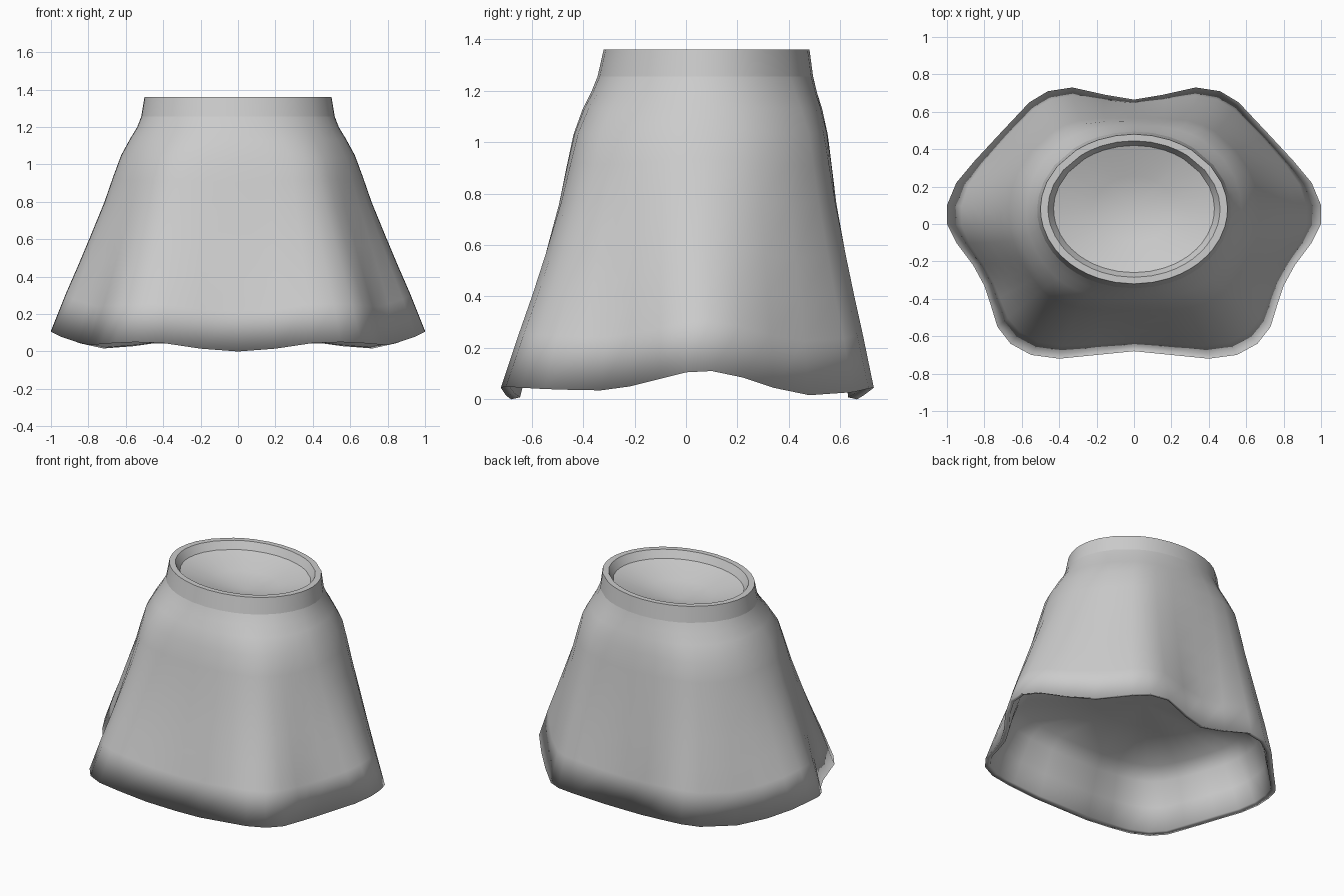
import bpy, bmesh, math

if "Cube" in bpy.data.objects:
    bpy.data.objects.remove(bpy.data.objects["Cube"])

# Half of the wavy hem, front centre to back centre: x, y, height
HEM = [(0, -.68, .0), (.2, -.70, .015), (.4, -.72, .045), (.55, -.70, .05), (.66, -.64, .045),
       (.73, -.55, .04), (.77, -.42, .036), (.80, -.33, .035), (.86, -.22, .05), (.95, -.10, .08),
       (1.0, 0, .105), (1.0, .10, .11), (.95, .22, .085), (.85, .34, .045), (.72, .48, .016),
       (.56, .65, .028), (.46, .71, .042), (.33, .73, .045), (.15, .69, .015), (0, .665, .0)]
HEM += [(-x, y, z) for x, y, z in HEM[-2:0:-1]]
N, CY, BAND = len(HEM), .08, 1.255
# Flare of the skirt: height fraction, blend from waist oval to hem
FLARE = [(0, 1), (.17, .845), (.3, .715), (.43, .59), (.6, .43), (.72, .335),
         (.82, .25), (.9, .15), (.95, .08), (1, .035)]

bm = bmesh.new()


def ring(fn):
    """One loop of vertices, from a function of the hem point and its waist angle."""
    return [bm.verts.new(fn(h, math.atan2((h[1] - CY) / .4, h[0] / .5))) for h in HEM]


def oval(rx, ry, z):
    return ring(lambda h, a: (rx * math.cos(a), CY + ry * math.sin(a), z))


def skirt_row(s, t, inset, lift=0):
    """Loop on the skirt surface, pulled inward by inset; folds soften upward."""
    k = min(1, .3 + (1 - s) / .18)
    soft = .7 * (1 - t)
    power = 1 - .2 * min(1, (1 - s) / .18)

    def point(h, a):
        # Slightly squared oval below the waist
        c, d = (math.copysign(abs(v) ** power, v) for v in (math.cos(a), math.sin(a)))
        hx = h[0] * (1 - soft) + c * soft
        hy = h[1] * (1 - soft) + (.04 + .7 * d) * soft
        x = .5 * c * (1 - t) + hx * t
        y = (CY - .01 * k + (.4 + .03 * k) * d) * (1 - t) + hy * t
        q = 1 - inset / math.hypot(x, y - CY)
        return x * q, CY + (y - CY) * q, h[2] + s * (BAND - h[2]) + lift
    return ring(point)


def bridge(r1, r2):
    for i in range(N):
        j = (i + 1) % N
        bm.faces.new((r1[i], r1[j], r2[j], r2[i]))


def cap(r, z):
    c = bm.verts.new((0, CY, z))
    for i in range(N):
        bm.faces.new((r[i], r[(i + 1) % N], c))


# Closed underside recessed above the hem, then the outer skirt up to the waist
rows = [oval(.35, .27, .43)]
rows += [skirt_row(s, t, i) for s, t, i in ((.3, .715, .09), (.24, .77, .045), (.12, .89, .035))]
rows += [skirt_row(0, 1, .035, .008)]
rows += [skirt_row(s, t, 0) for s, t in FLARE]
seam = rows[-1]
# Waistband, flat rim and inner wall
top = oval(.5, .4, 1.36)
rim = oval(.46, .365, 1.36)
floor = oval(.43, .34, 1.31)
rows += [top, rim, floor]
for a, b in zip(rows, rows[1:]):
    bridge(a, b)
cap(rows[0], .43)
# Shallow dish closing the waist
dish = oval(.22, .175, 1.25)
bridge(floor, dish)
cap(dish, 1.21)

bmesh.ops.recalc_face_normals(bm, faces=bm.faces)
for f in bm.faces:
    f.smooth = True
# Crisp edges at the band seam and rim
for r in (seam, top, rim, floor):
    for i in range(N):
        bm.edges.get((r[i], r[(i + 1) % N])).smooth = False

mesh = bpy.data.meshes.new("skirt")
bm.to_mesh(mesh)
bm.free()
grey = bpy.data.materials.new("light grey")
grey.diffuse_color = (.6, .6, .6, 1)
grey.use_nodes = True
grey.node_tree.nodes["Principled BSDF"].inputs["Base Color"].default_value = grey.diffuse_color
mesh.materials.append(grey)
obj = bpy.data.objects.new("skirt", mesh)
bpy.context.collection.objects.link(obj)
